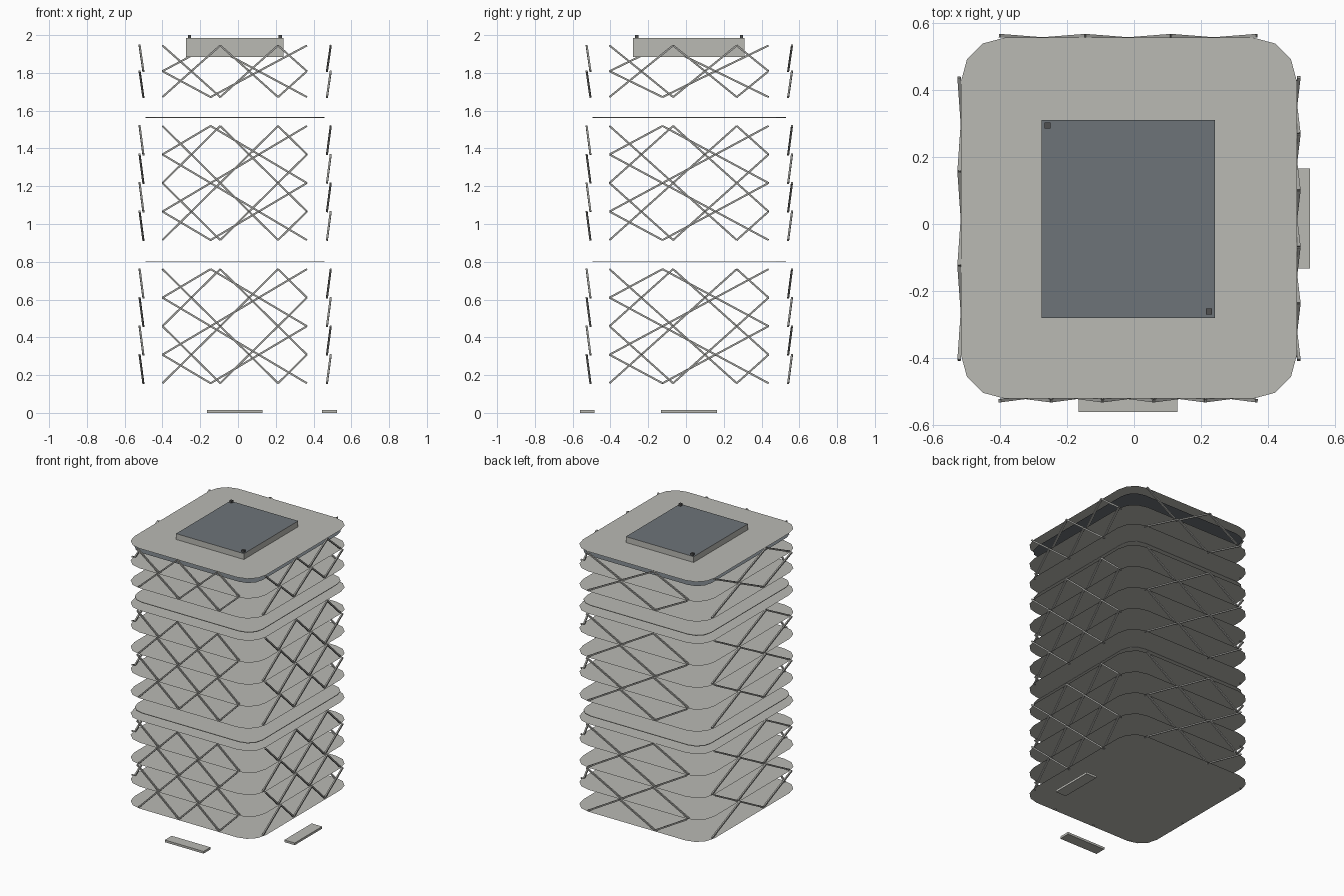
import bpy, bmesh, math
from mathutils import Vector, Matrix

if "Cube" in bpy.data.objects:
    bpy.data.objects.remove(bpy.data.objects["Cube"], do_unlink=True)


def material(name, rgb):
    m = bpy.data.materials.new(name)
    m.use_nodes = True
    m.diffuse_color = (*rgb, 1)
    m.node_tree.nodes["Principled BSDF"].inputs["Base Color"].default_value = (*rgb, 1)
    return m


CONCRETE = material("pale concrete", (0.49, 0.49, 0.455))
STEEL = material("strut grey", (0.36, 0.36, 0.34))
SLATE = material("slate", (0.155, 0.175, 0.19))
DARK = material("dark metal", (0.08, 0.08, 0.08))

# Footprint of the tower
X0, X1, Y0, Y1 = -0.515, 0.485, -0.52, 0.555


def finish(name, bm, *mats):
    me = bpy.data.meshes.new(name)
    bm.to_mesh(me)
    bm.free()
    for m in mats:
        me.materials.append(m)
    ob = bpy.data.objects.new(name, me)
    bpy.context.collection.objects.link(ob)
    return ob


def slab(name, z, mat, inset=0.0, thick=0.0, radius=0.13, steps=3):
    """Rounded rectangular floor sheet, optionally with a thin edge."""
    bm = bmesh.new()
    r = radius - inset
    corners = [(X1, Y1), (X0, Y1), (X0, Y0), (X1, Y0)]
    signs = [(1, 1), (-1, 1), (-1, -1), (1, -1)]
    verts = []
    for q, ((cx, cy), (sx, sy)) in enumerate(zip(corners, signs)):
        for i in range(steps + 1):
            a = math.pi / 2 * (q + i / steps)
            verts.append(bm.verts.new((cx - sx * radius + r * math.cos(a),
                                       cy - sy * radius + r * math.sin(a), z)))
    face = bm.faces.new(verts)
    if thick:
        ext = bmesh.ops.extrude_face_region(bm, geom=[face])
        top = [v for v in ext["geom"] if isinstance(v, bmesh.types.BMVert)]
        bmesh.ops.translate(bm, vec=(0, 0, thick), verts=top)
        bmesh.ops.recalc_face_normals(bm, faces=bm.faces)
    return finish(name, bm, mat)


def box(name, lo, hi, mat, top_mat=None):
    bm = bmesh.new()
    lo, hi = Vector(lo), Vector(hi)
    bmesh.ops.create_cube(bm, size=1, matrix=Matrix.Translation((lo + hi) / 2)
                          @ Matrix.Diagonal((*(hi - lo), 1)))
    if top_mat:
        for f in bm.faces:
            f.normal_update()
            f.material_index = 1 if f.normal.z > 0.5 else 0
    return finish(name, bm, mat, *([top_mat] if top_mat else []))


def add_strut(bm, a, b, out, w=0.01):
    """Square bar from a to b, one face turned outward."""
    d = b - a
    z = d.normalized()
    x = z.cross(out).normalized()
    y = z.cross(x)
    rot = Matrix((x, y, z)).transposed().to_4x4()
    bmesh.ops.create_cube(bm, size=1, matrix=Matrix.Translation((a + b) / 2)
                          @ rot @ Matrix.Diagonal((w, w, d.length, 1)))


# Floor levels of the three stacked modules
modules = {
    "lower": [0.157 + 0.151 * i for i in range(5)],
    "middle": [0.915 + 0.151 * i for i in range(5)],
    "upper": [1.672, 1.809, 1.945],
}

# Each side: start corner, end corner, outward direction, number of bays
XA, XB, YA, YB = -0.4, 0.365, -0.405, 0.437
sides = {
    "front": ((XA, Y0), (XB, Y0), (0, -1), 5),
    "left": ((X1, YA), (X1, YB), (1, 0), 5),
    "back": ((XB, Y1), (XA, Y1), (0, 1), 3),
    "right": ((X0, YB), (X0, YA), (-1, 0), 3),
}

for mod, levels in modules.items():
    # Floor sheets
    for k, z in enumerate(levels):
        slab(f"{mod}_floor_{k + 1}", z, CONCRETE)
    # Diamond lattice, each bar leaning outward at its top
    for side, (p, q, out, bays) in sides.items():
        bm = bmesh.new()
        p, q, out = (Vector((*v, 0)) for v in (p, q, out))
        for k in range(len(levels) - 1):
            for i in range(k % 2, bays + 1, 2):
                for j in (i - 1, i + 1):
                    if 0 <= j <= bays:
                        a = p.lerp(q, i / bays) - out * 0.014
                        b = p.lerp(q, j / bays) + out * 0.006
                        a.z, b.z = levels[k], levels[k + 1]
                        add_strut(bm, a, b, out)
        finish(f"{mod}_{side}_lattice", bm, STEEL)

# Thin recessed sheets between the modules, and the ceiling under the roof
slab("lower_terrace", 0.801, CONCRETE, inset=0.026, thick=0.004)
slab("middle_terrace", 1.562, CONCRETE, inset=0.026, thick=0.004)
slab("roof_ceiling", 1.905, SLATE, inset=0.024)

# Roof plant box with two corner posts
box("roof_box", (-0.275, -0.28, 1.885), (0.241, 0.31, 1.985), CONCRETE, SLATE)
for n, (x, y) in enumerate([(-0.257, 0.294), (0.224, -0.26)]):
    box(f"roof_post_{n + 1}", (x - 0.009, y - 0.009, 1.985),
        (x + 0.009, y + 0.009, 2.0), DARK)

# Entrance steps on the ground
box("front_step", (-0.165, -0.56, 0), (0.13, -0.485, 0.015), CONCRETE)
box("left_step", (0.445, -0.132, 0), (0.524, 0.165, 0.015), CONCRETE)
